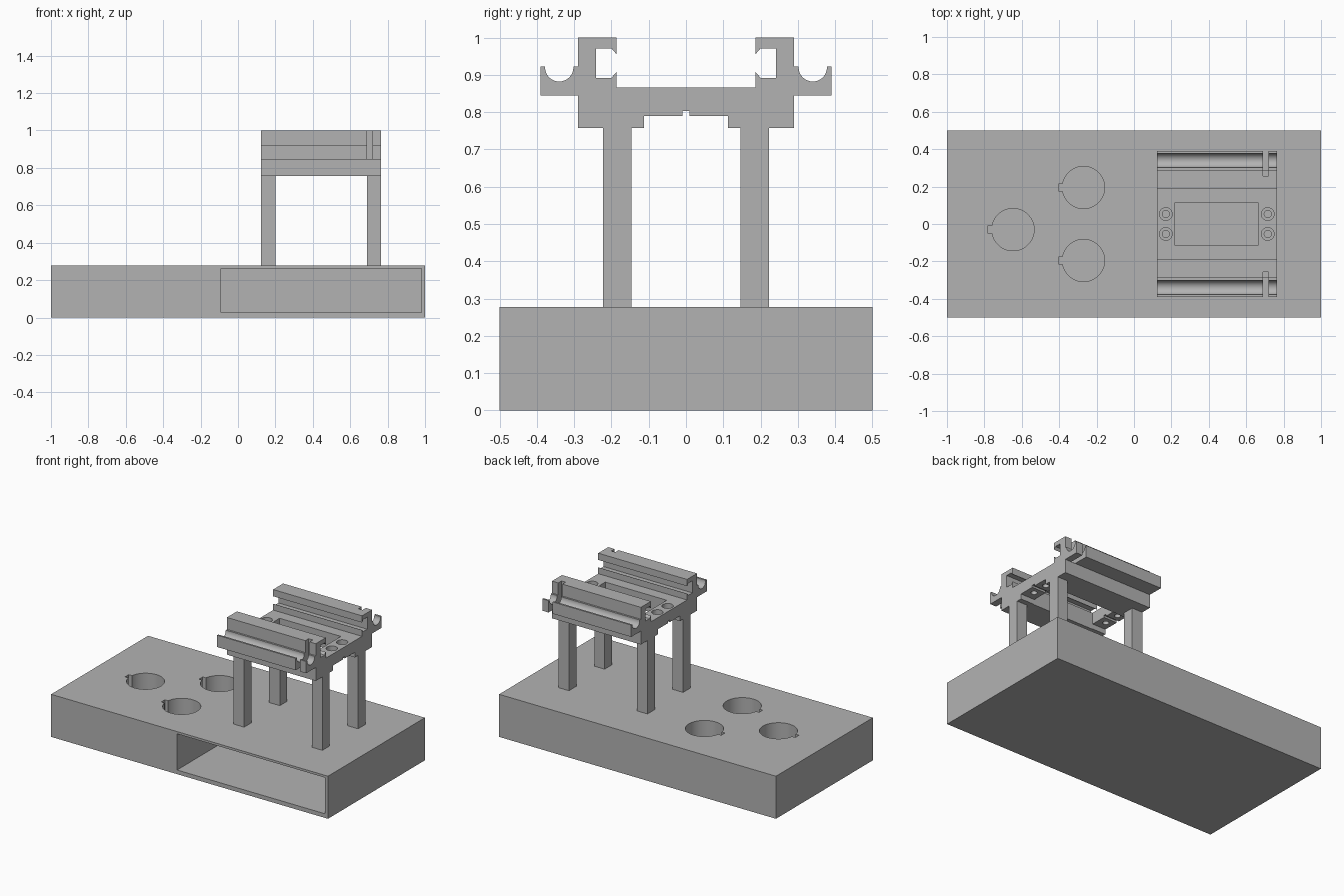
import bpy, bmesh, math

default = bpy.data.objects.get("Cube")
if default:
    bpy.data.objects.remove(default, do_unlink=True)

grey = bpy.data.materials.new("plain grey")
grey.use_nodes = True
grey.diffuse_color = (0.45, 0.45, 0.45, 1)
grey.node_tree.nodes["Principled BSDF"].inputs["Base Color"].default_value = (0.45, 0.45, 0.45, 1)


def add_object(name, bm):
    bmesh.ops.recalc_face_normals(bm, faces=bm.faces)
    mesh = bpy.data.meshes.new(name)
    bm.to_mesh(mesh)
    bm.free()
    mesh.materials.append(grey)
    obj = bpy.data.objects.new(name, mesh)
    bpy.context.collection.objects.link(obj)
    return obj


def box(name, x, y, z):
    """Box from (min, max) pairs."""
    bm = bmesh.new()
    bmesh.ops.create_cube(bm, size=1)
    for v in bm.verts:
        v.co = [lo + (c + 0.5) * (hi - lo) for c, (lo, hi) in zip(v.co, (x, y, z))]
    return add_object(name, bm)


def cylinder(name, x, y, radius, z, sides=48):
    bm = bmesh.new()
    bmesh.ops.create_cone(bm, cap_ends=True, segments=sides, radius1=radius,
                          radius2=radius, depth=z[1] - z[0])
    bmesh.ops.translate(bm, verts=bm.verts, vec=(x, y, (z[0] + z[1]) / 2))
    return add_object(name, bm)


def extrude_x(name, points, x):
    """Extrude a closed (y, z) outline along x."""
    bm = bmesh.new()
    face = bm.faces.new([bm.verts.new((x[0], y, z)) for y, z in points])
    moved = bmesh.ops.extrude_face_region(bm, geom=[face])["geom"]
    verts = [g for g in moved if isinstance(g, bmesh.types.BMVert)]
    bmesh.ops.translate(bm, verts=verts, vec=(x[1] - x[0], 0, 0))
    return add_object(name, bm)


def cut(target, cutters):
    """Subtract each cutter from the target, then discard the cutter."""
    bpy.context.view_layer.objects.active = target
    for cutter in cutters:
        mod = target.modifiers.new("cut", "BOOLEAN")
        mod.operation = "DIFFERENCE"
        mod.solver = "EXACT"
        mod.object = cutter
        bpy.ops.object.modifier_apply(modifier=mod.name)
        bpy.data.objects.remove(cutter, do_unlink=True)


BASE_TOP = 0.278
RACK_BOTTOM = 0.757
RACK_X = (0.123, 0.765)

# Base block with an open-fronted compartment
base = box("base", (-1, 1), (-0.5, 0.5), (0, BASE_TOP))
cutters = [box("compartment", (-0.09, 0.98), (-0.6, 0.475), (0.027, 0.263))]

# Keyed round sockets
for x, y in ((-0.647, -0.03), (-0.27, 0.195), (-0.27, -0.195)):
    cutters.append(cylinder("socket", x, y, 0.113, (0.03, 0.4), 64))
    cutters.append(box("key", (x - 0.135, x - 0.09), (y - 0.019, y + 0.019), (0.03, 0.4)))
cut(base, cutters)

# Half outline of the rack: underside, side arm with round groove, then inner rail
half = [(0.01, 0.803), (0.01, 0.79), (0.112, 0.79), (0.112, RACK_BOTTOM),
        (0.29, RACK_BOTTOM), (0.29, 0.845), (0.39, 0.845), (0.39, 0.922), (0.378, 0.922)]
half += [(0.34 + 0.038 * math.cos(a), 0.92 - 0.038 * math.sin(a))
         for a in (math.pi * i / 24 for i in range(25))]
half += [(0.302, 0.922), (0.29, 0.922), (0.29, 1), (0.187, 1), (0.187, 0.956),
         (0.2, 0.971), (0.241, 0.971), (0.241, 0.892), (0.2, 0.892),
         (0.187, 0.907), (0.187, 0.866)]
rack = extrude_x("rack", half + [(-y, z) for y, z in reversed(half)], RACK_X)

# Window, cross slots and counterbored screw holes in the rack
cutters = [box("window", (0.22, 0.663), (-0.115, 0.115), (0.7, 0.95))]
for side in (-1, 1):
    ys = sorted((side * 0.256, side * 0.45))
    cutters.append(box("cross_slot", (0.69, 0.72), ys, (0.845, 1.1)))
    for x in (0.17, 0.715):
        cutters.append(cylinder("counterbore", x, side * 0.053, 0.034, (0.828, 0.95), 32))
        cutters.append(cylinder("screw_hole", x, side * 0.053, 0.019, (0.7, 0.95), 24))
cut(rack, cutters)

# Four legs
for x_name, x in (("right", (0.123, 0.2)), ("left", (0.69, 0.765))):
    for y_name, y in (("front", (-0.222, -0.146)), ("back", (0.146, 0.222))):
        box(f"{y_name}_{x_name}_leg", x, y, (BASE_TOP, RACK_BOTTOM))

# Smooth the round surfaces, keep the corners crisp
for obj in (base, rack):
    bpy.ops.object.select_all(action="DESELECT")
    obj.select_set(True)
    bpy.context.view_layer.objects.active = obj
    bpy.ops.object.shade_smooth_by_angle(angle=math.radians(30))
